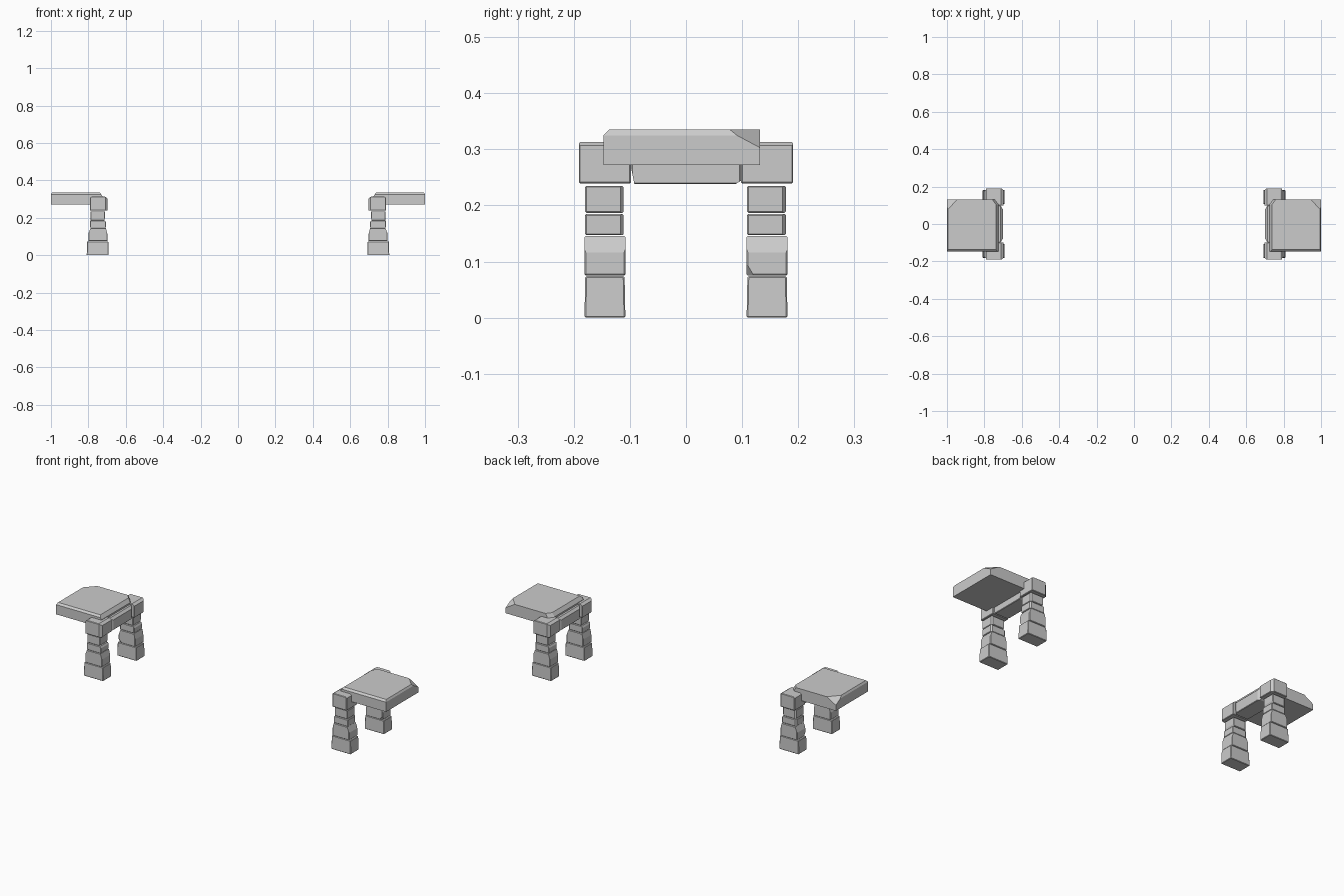
import bpy, bmesh
from mathutils import Vector

if "Cube" in bpy.data.objects:
    bpy.data.objects.remove(bpy.data.objects["Cube"])


def stone(name, xr, yr, zr, cuts=(), taper=0.0, bevel=0.0025):
    """Rough-cut block on the +x side, mirrored to -x. Each cut is a signed
    (dx, dy, dz): sign picks the side, 0 runs the chamfer along that axis."""
    r = (xr, yr, zr)
    bm = bmesh.new()
    bmesh.ops.create_cube(bm, size=1)
    for v in bm.verts:
        top = v.co.z > 0
        for i in range(3):
            k = 1 - taper if (top and i < 2) else 1
            v.co[i] = (r[i][0] + r[i][1]) / 2 + v.co[i] * (r[i][1] - r[i][0]) * k
    if bevel:
        bmesh.ops.bevel(bm, geom=bm.edges[:], offset=bevel, segments=1,
                        affect='EDGES', profile=0.5)
    for c in cuts:
        p = Vector([r[i][1] if c[i] > 0 else r[i][0] for i in range(3)])
        n = Vector([1 / d if d else 0 for d in c])
        k = next(i for i in range(3) if c[i])
        p[k] -= c[k]
        res = bmesh.ops.bisect_plane(bm, geom=bm.verts[:] + bm.edges[:] + bm.faces[:],
                                     plane_co=p, plane_no=n.normalized(),
                                     clear_outer=True)
        edges = [e for e in res['geom_cut']
                 if isinstance(e, bmesh.types.BMEdge) and e.is_boundary]
        if edges:
            bmesh.ops.holes_fill(bm, edges=edges, sides=0)
    bmesh.ops.recalc_face_normals(bm, faces=bm.faces[:])
    me = bpy.data.meshes.new(name)
    bm.to_mesh(me)
    bm.free()
    ob = bpy.data.objects.new(name, me)
    bpy.context.collection.objects.link(ob)
    centre = bpy.data.objects.get("mirror_centre")
    m = ob.modifiers.new("Mirror", 'MIRROR')
    m.use_axis[0] = True
    m.use_mirror_merge = False
    return ob


# Stacked stone legs, front and back
for side, y0, y1 in (("front", -0.181, -0.108), ("back", 0.108, 0.181)):
    stone(side + "_foot_stone", (0.691, 0.809), (y0, y1), (0, 0.074), taper=0.04)
    chip = [(0.02, -0.013, -0.022)] if side == "back" else []
    stone(side + "_lower_stone", (0.699, 0.800), (y0, y1), (0.075, 0.146),
          chip + [(0.012, 0, 0.030), (-0.008, 0, 0.030)])
    stone(side + "_middle_stone", (0.706, 0.792), (y0 + 0.001, y1 - 0.003),
          (0.147, 0.185), [(0.008, 0.006, 0), (-0.005, 0, 0.01)])
    stone(side + "_upper_stone", (0.712, 0.789), (y0 + 0.001, y1 - 0.003),
          (0.187, 0.235), [(0.008, 0.006, 0), (-0.004, 0, -0.01)])

# Corner blocks on top of the legs
for side, y0, y1, s in (("front", -0.191, -0.098, -1), ("back", 0.098, 0.191, 1)):
    stone(side + "_cap_stone", (0.697, 0.792), (y0, y1), (0.239, 0.313),
          [(-0.012, s * 0.012, 0), (0.010, 0, 0.006), (-0.014, 0, 0.010)])

# Beam between the corner blocks
stone("lintel", (0.701, 0.785), (-0.098, 0.098), (0.238, 0.306),
      [(-0.012, 0.020, 0), (-0.012, -0.020, 0), (-0.012, 0, 0.012),
       (0, 0.010, -0.006), (0, -0.006, -0.03)])

# Flat slab cantilevered outward
stone("roof_slab", (0.724, 1.0), (-0.147, 0.132), (0.272, 0.335),
      [(-0.014, 0, 0.020), (0, -0.010, 0.010), (0.006, 0, 0.010),
       (0.055, 0.060, 0.032), (-0.035, 0.045, 0.06)], bevel=0)
